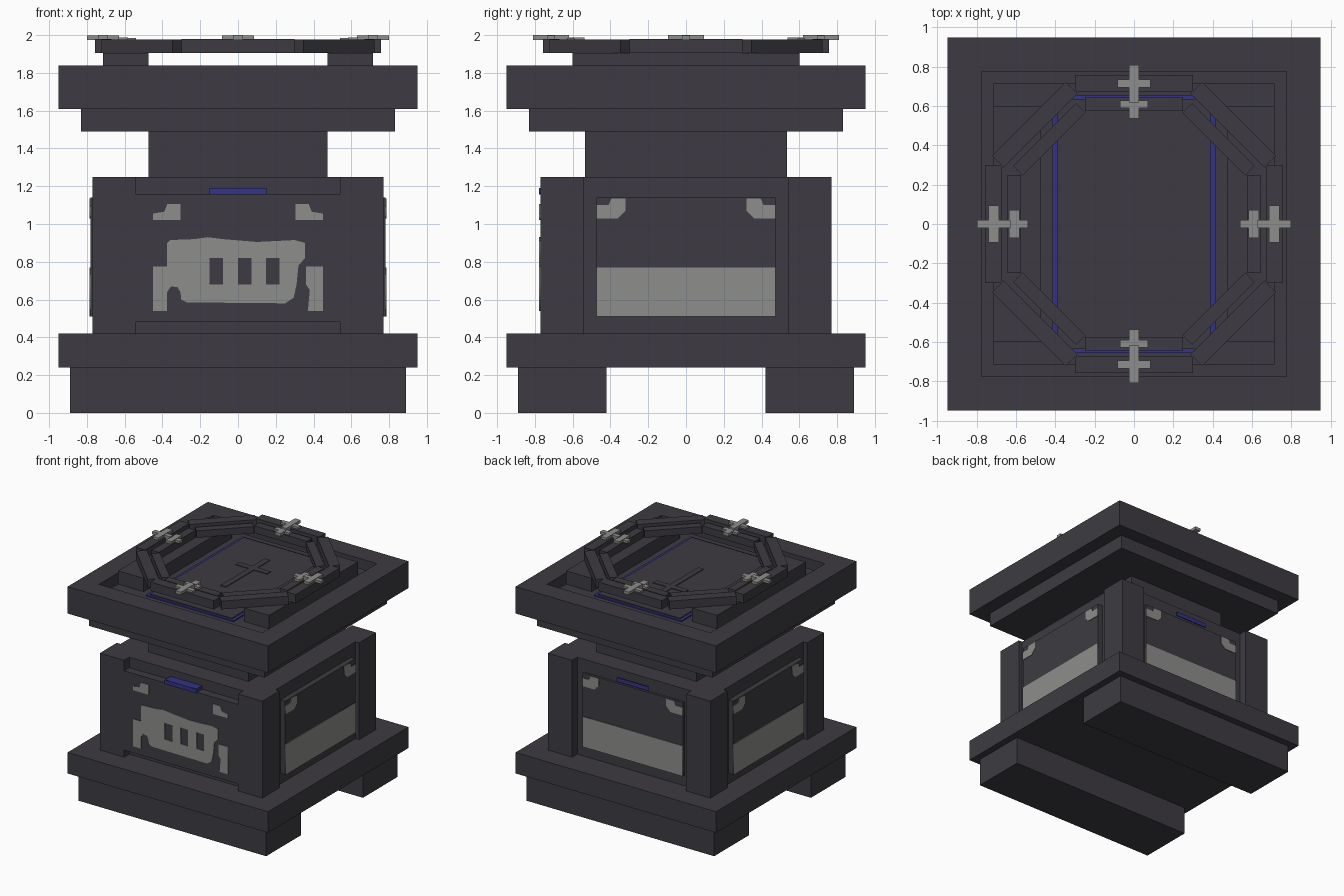
import bpy
import bmesh
from math import pi, radians, sin, cos
from mathutils import Matrix, Vector

cube = bpy.data.objects.get("Cube")
if cube:
    bpy.data.objects.remove(cube)


def material(name, rgb):
    m = bpy.data.materials.new(name)
    m.use_nodes = True
    m.diffuse_color = (*rgb, 1)
    m.node_tree.nodes["Principled BSDF"].inputs["Base Color"].default_value = (*rgb, 1)
    return m


STONE = material("dark_stone", (0.047, 0.044, 0.054))
SILVER = material("grey_metal", (0.27, 0.275, 0.262))
BLUE = material("deep_blue", (0.033, 0.033, 0.24))


def finish(name, bm, mat):
    mesh = bpy.data.meshes.new(name)
    bm.to_mesh(mesh)
    bm.free()
    mesh.materials.append(mat)
    obj = bpy.data.objects.new(name, mesh)
    bpy.context.collection.objects.link(obj)
    return obj


def box(name, x, y, z, mat=STONE, angle=0.0):
    """Box from (low, high) ranges, turned about the vertical axis through the origin."""
    bm = bmesh.new()
    bmesh.ops.create_cube(bm, size=1)
    ranges = (x, y, z)
    for v in bm.verts:
        v.co = Vector([(r[0] + r[1]) / 2 + c * (r[1] - r[0]) for c, r in zip(v.co, ranges)])
    bmesh.ops.rotate(bm, verts=bm.verts, matrix=Matrix.Rotation(angle, 3, 'Z'))
    return finish(name, bm, mat)


def slab(name, half, z0, z1, mat=STONE):
    return box(name, (-half, half), (-half, half), (z0, z1), mat)


def plate(name, loops, dist, angle, mat=SILVER):
    """Thin filled outline (inner loops are holes) standing on a side face."""
    curve = bpy.data.curves.new(name, 'CURVE')
    curve.dimensions = '2D'
    curve.fill_mode = 'BOTH'
    curve.extrude = 0.003
    for loop in loops:
        s = curve.splines.new('POLY')
        s.points.add(len(loop) - 1)
        for p, (u, v) in zip(s.points, loop):
            p.co = (u, v, 0, 1)
        s.use_cyclic_u = True
    helper = bpy.data.objects.new(name + "_outline", curve)
    mesh = bpy.data.meshes.new_from_object(helper)
    bpy.data.objects.remove(helper)
    mesh.transform(Matrix.Rotation(angle, 4, 'Z') @ Matrix.Translation((0, -dist, 0))
                   @ Matrix.Rotation(pi / 2, 4, 'X'))
    mesh.materials.clear()
    mesh.materials.append(mat)
    mesh.name = name
    bpy.context.collection.objects.link(bpy.data.objects.new(name, mesh))


def rect(u0, u1, v0, v1):
    return [(u0, v0), (u1, v0), (u1, v1), (u0, v1)]


# Feet and base
for side, s in (("front", -1), ("back", 1)):
    box(side + "_foot", (-0.89, 0.89), sorted((s * 0.42, s * 0.89)), (0, 0.24))
slab("base_slab", 0.95, 0.24, 0.42)

# Body with corner pillars and a flush front panel
box("body_core", (-0.735, 0.735), (-0.7, 0.7), (0.42, 1.25))
for sx in (-1, 1):
    for sy in (-1, 1):
        box("corner_pillar", sorted((sx * 0.54, sx * 0.77)),
            sorted((sy * 0.54, sy * 0.77)), (0.42, 1.25))
box("front_panel", (-0.54, 0.54), (-0.77, -0.69), (0.48, 1.16))

# Side and back panels: dark slab, grey lower band, grey corner marks
corner = [(-0.475, 1.1), (-0.41, 1.1), (-0.395, 1.135), (-0.32, 1.135),
          (-0.32, 1.07), (-0.36, 1.03), (-0.475, 1.03)]
mirrored = [(-u, v) for u, v in corner]
for side, dist, turn in (("left", 0.78, 90), ("back", 0.72, 180), ("right", 0.78, 270)):
    a = radians(turn)
    box(side + "_panel", (-0.475, 0.475), (-dist, -0.69), (0.51, 1.14), angle=a)
    plate(side + "_band", [rect(-0.475, 0.475, 0.51, 0.77)], dist + 0.002, a)
    plate(side + "_corner_mark_a", [corner], dist + 0.002, a)
    plate(side + "_corner_mark_b", [mirrored], dist + 0.002, a)

# Front relief with three slots, posts and corner marks
relief = [(-0.45, 0.54), (-0.375, 0.54), (-0.375, 0.64), (-0.355, 0.67), (-0.32, 0.665),
          (-0.305, 0.64), (-0.3, 0.6), (-0.27, 0.585), (0.25, 0.58), (0.295, 0.61),
          (0.31, 0.68), (0.32, 0.78), (0.355, 0.82), (0.355, 0.9), (0.3, 0.915),
          (0.1, 0.905), (-0.08, 0.92), (-0.16, 0.93), (-0.23, 0.92), (-0.36, 0.915),
          (-0.375, 0.9), (-0.375, 0.775), (-0.45, 0.775)]
slots = [rect(c - 0.036, c + 0.036, 0.68, 0.82) for c in (-0.115, 0.035, 0.185)]
plate("front_relief", [relief] + slots, 0.774, 0)
plate("front_post", [[(0.37, 0.54), (0.45, 0.54), (0.45, 0.775), (0.36, 0.775),
                      (0.36, 0.68), (0.38, 0.65)]], 0.774, 0)
mark = [(-0.45, 1.02), (-0.305, 1.02), (-0.305, 1.105), (-0.375, 1.105),
        (-0.39, 1.065), (-0.45, 1.055)]
plate("front_corner_mark_a", [mark], 0.774, 0)
plate("front_corner_mark_b", [[(-u, v) for u, v in mark]], 0.774, 0)

# Blue name plates over the front and back panels
plate("front_blue_plate", [rect(-0.15, 0.15, 1.155, 1.19)], 0.776, 0, BLUE)
plate("back_blue_plate", [rect(-0.15, 0.15, 1.155, 1.19)], 0.722, pi, BLUE)
box("front_blue_backing", (-0.15, 0.15), (-0.773, -0.69), (1.155, 1.19), BLUE)

# Neck and top slabs
box("neck", (-0.475, 0.475), (-0.535, 0.535), (1.25, 1.49))
slab("lower_top_slab", 0.83, 1.49, 1.61)
slab("basin_bottom", 0.8, 1.61, 1.75)
slab("basin_floor", 0.715, 1.75, 1.79)
for i in range(4):
    box("top_slab_rim", (-0.95, 0.775), (-0.95, -0.775), (1.61, 1.84), angle=i * pi / 2)

# Lid with blue border and a shallow cross
box("lid_border", (-0.415, 0.415), (-0.655, 0.655), (1.79, 1.8), BLUE)
box("lid", (-0.388, 0.388), (-0.635, 0.635), (1.79, 1.808))
box("lid_cross_stem", (-0.025, 0.025), (-0.2, 0.4), (1.805, 1.814))
box("lid_cross_bar", (-0.15, 0.15), (0.18, 0.23), (1.805, 1.814))

# Blocks that carry the rings
for side, s in (("left", 1), ("right", -1)):
    box(side + "_ring_block", sorted((s * 0.475, s * 0.715)), (-0.6, 0.6), (1.78, 1.905))

# Two eight-sided rings of beams, each with four grey crosses
for ring, r, w, straight, diagonal, top, stem, bar in (
        ("outer", 0.714, 0.043, 0.3, 0.265, 1.98, 0.095, 0.085),
        ("inner", 0.609, 0.034, 0.25, 0.225, 1.967, 0.072, 0.07)):
    for i in range(8):
        h = diagonal if i % 2 else straight
        drop = 0.004 if i % 2 else 0
        box(ring + "_ring_beam", (-h, h), (-r - w, -r + w), (1.905, top - drop), angle=i * pi / 4)
    for i in range(4):
        cx, cy = r * sin(i * pi / 2), -r * cos(i * pi / 2)
        hx, hy = (bar, stem)
        z = (top - 0.005, top + 0.02)
        box(ring + "_cross_stem", (cx - 0.026, cx + 0.026), (cy - hy, cy + hy), z, SILVER)
        box(ring + "_cross_bar", (cx - hx, cx + hx), (cy - 0.02, cy + 0.02),
            (z[0], z[1] - 0.003), SILVER)
